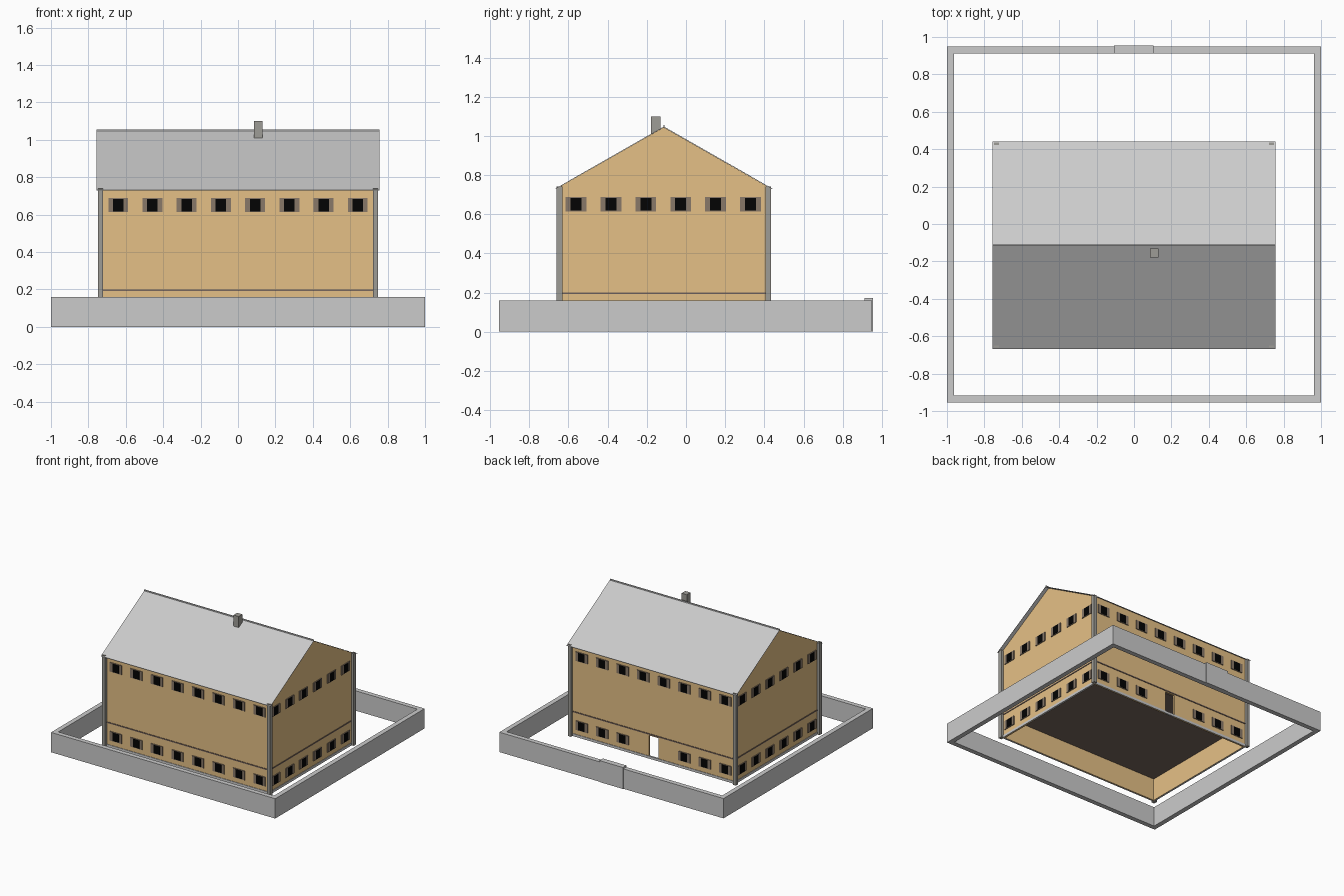
import bpy
import bmesh
from mathutils import Matrix, Vector

if "Cube" in bpy.data.objects:
    bpy.data.objects.remove(bpy.data.objects["Cube"])


def lin(c):
    c /= 255
    return c / 12.92 if c <= 0.04045 else ((c + 0.055) / 1.055) ** 2.4


def mat(name, r, g, b):
    m = bpy.data.materials.new(name)
    m.diffuse_color = (lin(r), lin(g), lin(b), 1)
    m.use_nodes = True
    m.node_tree.nodes["Principled BSDF"].inputs["Base Color"].default_value = m.diffuse_color
    return m


TAN = mat("tan_plaster", 229, 192, 134)
GREY = mat("light_grey", 203, 203, 203)
STONE = mat("stone_grey", 158, 156, 150)
FRAME = mat("frame_brown", 137, 121, 105)
BLACK = mat("glass_black", 3, 3, 3)
FLOOR = mat("floor_brown", 121, 103, 93)


def finish(name, bm, material):
    bmesh.ops.recalc_face_normals(bm, faces=bm.faces)
    me = bpy.data.meshes.new(name)
    bm.to_mesh(me)
    bm.free()
    me.materials.append(material)
    ob = bpy.data.objects.new(name, me)
    bpy.context.collection.objects.link(ob)
    return ob


def add_box(bm, x0, x1, y0, y1, z0, z1):
    m = Matrix.Translation(((x0 + x1) / 2, (y0 + y1) / 2, (z0 + z1) / 2))
    bmesh.ops.create_cube(bm, size=1, matrix=m @ Matrix.Diagonal((x1 - x0, y1 - y0, z1 - z0, 1)))


def boxes(name, material, *dims):
    bm = bmesh.new()
    for d in dims:
        add_box(bm, *d)
    return finish(name, bm, material)


def prism(name, profile, x0, x1, material):
    """Extrude a (y, z) outline along x."""
    bm = bmesh.new()
    face = bm.faces.new([bm.verts.new((x0, y, z)) for y, z in profile])
    ext = bmesh.ops.extrude_face_region(bm, geom=[face])
    bmesh.ops.translate(bm, vec=(x1 - x0, 0, 0),
                        verts=[v for v in ext["geom"] if isinstance(v, bmesh.types.BMVert)])
    return finish(name, bm, material)


def ring(name, material, hx, hy, cy, t, z0, z1):
    """Rectangular frame with outer half sizes hx, hy and thickness t."""
    return boxes(name, material,
                 (-hx, hx, cy - hy, cy - hy + t, z0, z1),
                 (-hx, hx, cy + hy - t, cy + hy, z0, z1),
                 (-hx, -hx + t, cy - hy + t, cy + hy - t, z0, z1),
                 (hx - t, hx, cy - hy + t, cy + hy - t, z0, z1))


CY = -0.113             # house centre in y
WX, WY = 0.727, 0.525   # half sizes of the walls
T = 0.012               # wall thickness
EAVE, APEX = 0.744, 1.044
DOOR, DOOR_TOP = 0.042, 0.185

# Yard wall and gate
ring("yard_wall", GREY, 1.0, 0.952, -0.002, 0.038, 0, 0.16)
boxes("gate", GREY, (-0.106, 0.103, 0.911, 0.955, 0, 0.173))

# Front wall, back wall with door opening, gable walls
boxes("front_wall", TAN, (-WX, WX, CY - WY, CY - WY + T, 0, EAVE))
yb = CY + WY
boxes("back_wall", TAN,
      (-WX, -DOOR, yb - T, yb, 0, EAVE),
      (DOOR, WX, yb - T, yb, 0, EAVE),
      (-DOOR, DOOR, yb - T, yb, DOOR_TOP, EAVE))
gable = [(CY - WY, 0), (CY + WY, 0), (CY + WY, EAVE), (CY, APEX), (CY - WY, EAVE)]
prism("left_gable_wall", gable, -WX, -WX + T, TAN)
prism("right_gable_wall", gable, WX - T, WX, TAN)

# Raised floor, string course and plinth
boxes("floor", FLOOR, (-WX + T, WX - T, CY - WY + T, CY + WY - T, 0.18, 0.2))
ring("string_course", FLOOR, WX + 0.004, WY + 0.004, CY, 0.01, 0.192, 0.201)
ring("plinth", GREY, WX + 0.004, WY + 0.004, CY, 0.014, 0, 0.02)

# Corner posts
posts = []
for sx in (-1, 1):
    for sy in (-1, 1):
        px, py = sx * 0.736, CY + sy * 0.533
        posts.append((px - 0.013, px + 0.013, py - 0.015, py + 0.015, 0, 0.741))
boxes("corner_posts", STONE, *posts)

# Roof, ridge and chimney
RY, R0, R1, RT = 0.554, 0.731, 1.048, 0.003
prism("roof", [(CY - RY, R0), (CY, R1), (CY + RY, R0),
               (CY + RY, R0 - RT), (CY, R1 - RT), (CY - RY, R0 - RT)], -0.757, 0.757, GREY)
boxes("ridge_cap", GREY, (-0.757, 0.757, CY - 0.003, CY + 0.003, 1.042, 1.056))
boxes("chimney", STONE, (0.085, 0.131, -0.178, -0.131, 1.01, 1.1))

# Windows: surrounds with dark panes on every side
frames, panes = bmesh.new(), bmesh.new()


def window(c, n):
    along = Vector((abs(n.y), abs(n.x), 0))
    for bm, w, h, inner, outer in ((frames, 0.053, 0.037, -0.006, 0.006),
                                   (panes, 0.028, 0.033, 0.0, 0.008)):
        half = along * w + Vector((0, 0, h))
        a, b = c - half + n * inner, c + half + n * outer
        lo = [min(p, q) for p, q in zip(a, b)]
        hi = [max(p, q) for p, q in zip(a, b)]
        add_box(bm, lo[0], hi[0], lo[1], hi[1], lo[2], hi[2])


for z in (0.651, 0.095):
    for s in (-1, 1):
        for i in range(8):
            if s == 1 and z < 0.2 and i in (3, 4):
                continue    # door side
            window(Vector(((i - 3.5) * 0.183, CY + s * WY, z)), Vector((0, s, 0)))
        for i in range(6):
            window(Vector((s * WX, CY - 0.003 + (i - 2.5) * 0.178, z)), Vector((s, 0, 0)))
finish("window_frames", frames, FRAME)
finish("window_panes", panes, BLACK)
